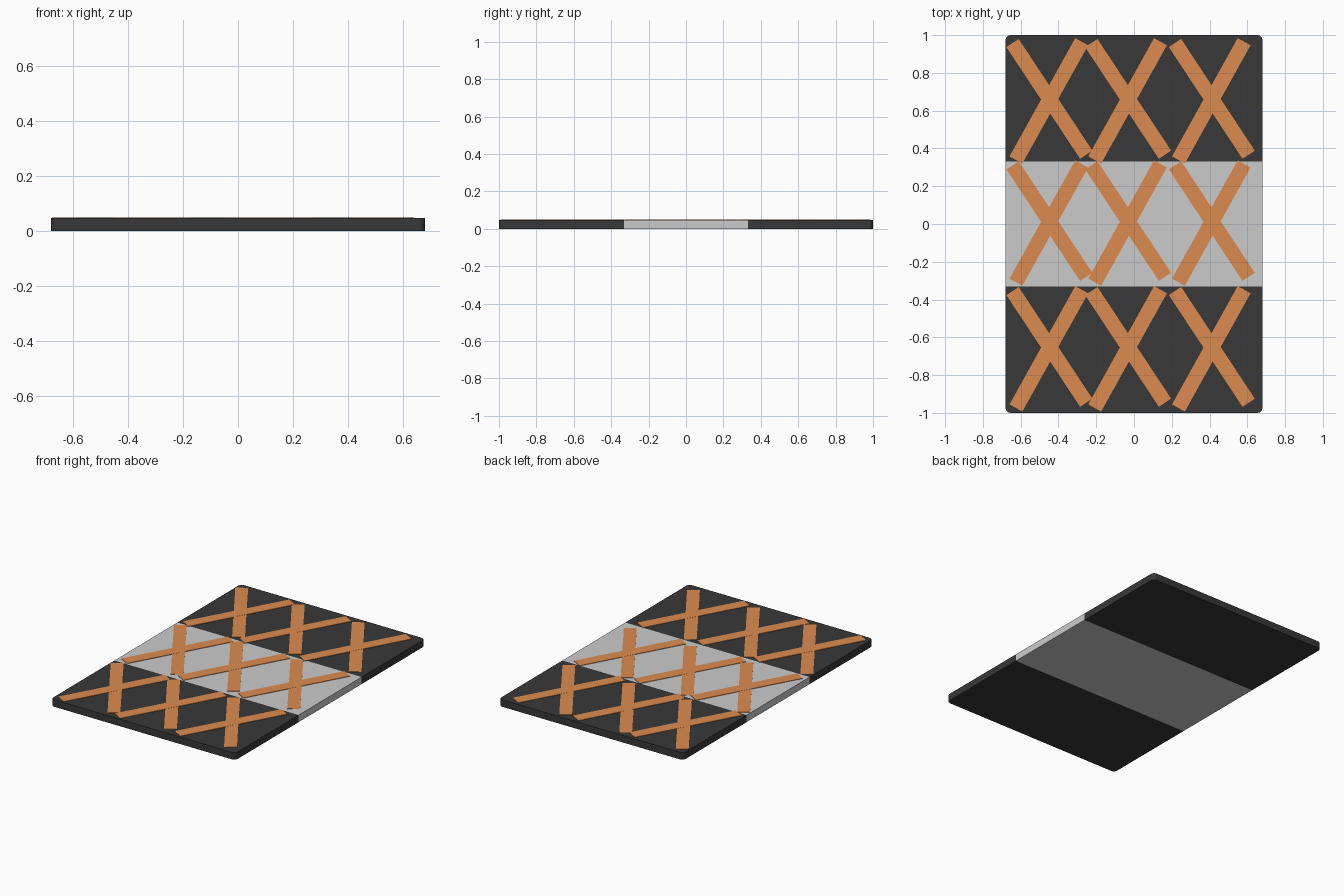
import bpy, bmesh, math
from mathutils import Vector

if "Cube" in bpy.data.objects:
    bpy.data.objects.remove(bpy.data.objects["Cube"])

HALF_X, SPLIT, TOP = 0.68, 0.332, 0.047


def material(name, color):
    m = bpy.data.materials.new(name)
    m.diffuse_color = (*color, 1)
    m.use_nodes = True
    m.node_tree.nodes["Principled BSDF"].inputs["Base Color"].default_value = m.diffuse_color
    return m


def prism(name, outline, z0, z1, mat=None):
    """Extrude a flat outline between two heights."""
    bm = bmesh.new()
    face = bm.faces.new([bm.verts.new((x, y, z0)) for x, y in outline])
    ext = bmesh.ops.extrude_face_region(bm, geom=[face])
    for v in ext["geom"]:
        if isinstance(v, bmesh.types.BMVert):
            v.co.z = z1
    bmesh.ops.recalc_face_normals(bm, faces=bm.faces)
    mesh = bpy.data.meshes.new(name)
    bm.to_mesh(mesh)
    bm.free()
    obj = bpy.data.objects.new(name, mesh)
    bpy.context.collection.objects.link(obj)
    if mat:
        mesh.materials.append(mat)
    return obj


def strip(name, a, b, width, z1, mat):
    """Flat bar running from a to b."""
    a, b = Vector(a), Vector(b)
    d = (b - a).normalized() * width / 2
    n = Vector((-d.y, d.x))
    return prism(name, [a + n, a - n, b - n, b + n], 0.035, z1, mat)


dark = material("dark_grey", (0.04, 0.04, 0.04))
orange = material("orange", (0.72, 0.26, 0.08))

# End panels with rounded outer corners
R = 0.025
arc = [(HALF_X - R + R * math.cos(t), 1 - R + R * math.sin(t))
       for t in (i * math.pi / 6 for i in range(4))]
end = [(-HALF_X, SPLIT), (HALF_X, SPLIT)] + arc + [(-x, y) for x, y in reversed(arc)]
prism("back_panel", end, 0, TOP, dark)
prism("front_panel", [(x, -y) for x, y in end], 0, TOP, dark)

# Plain middle panel
prism("middle_panel", [(-HALF_X, -SPLIT), (HALF_X, -SPLIT),
                       (HALF_X, SPLIT), (-HALF_X, SPLIT)], 0, TOP)

# Three by three grid of crossed raised strips
for row, y in enumerate((0.655, 0.008, -0.658)):
    for col, x in enumerate((-0.447, -0.03, 0.413)):
        tag = f"{row + 1}_{col + 1}"
        strip(f"cross_strip_a_{tag}", (x - 0.196, y + 0.303), (x + 0.194, y - 0.288),
              0.078, 0.0496, orange)
        strip(f"cross_strip_b_{tag}", (x + 0.170, y + 0.310), (x - 0.178, y - 0.316),
              0.078, 0.05, orange)
